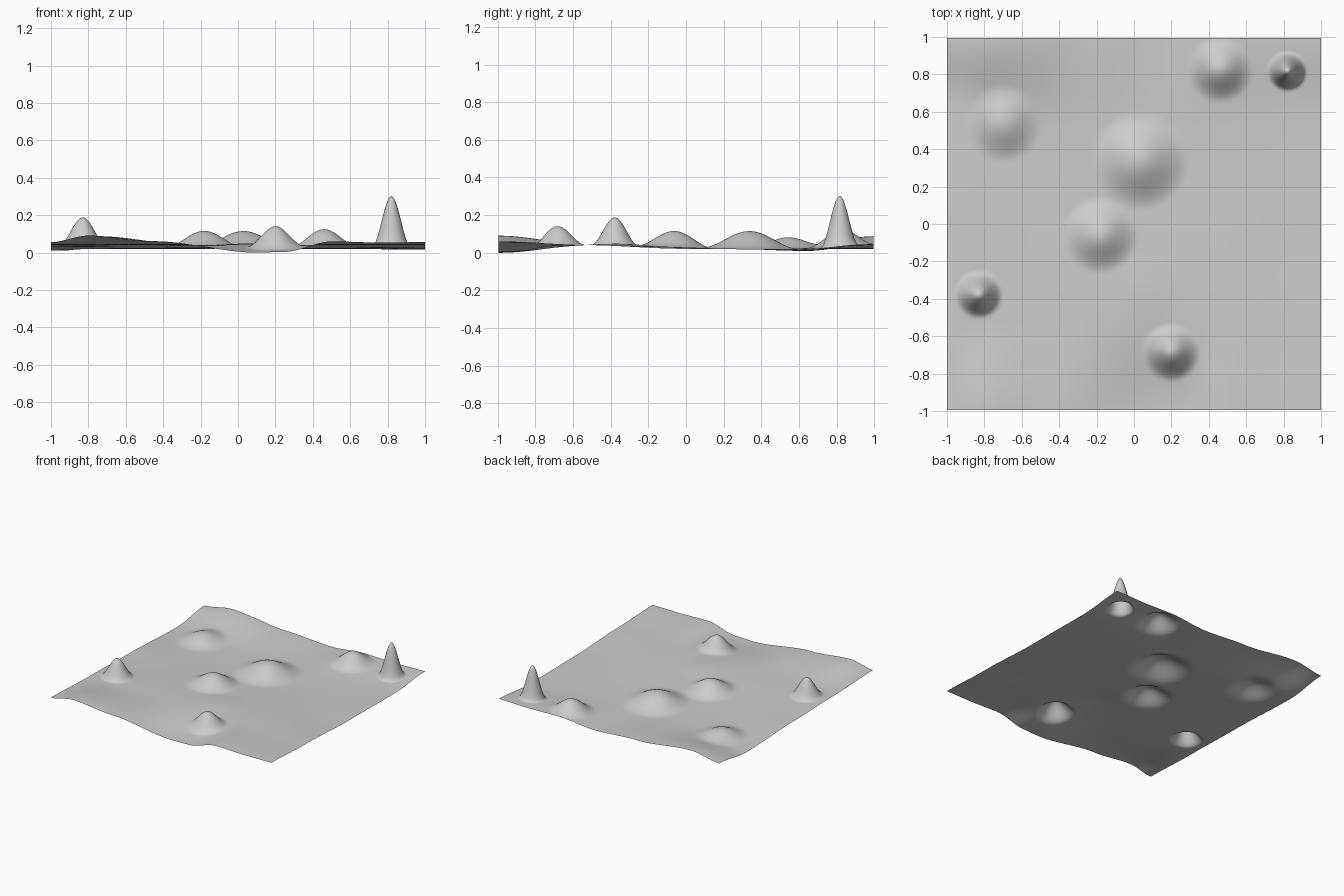
import bpy
import bmesh
import math

HALF_X, HALF_Y, STEPS = 1.0, 0.995, 180

cube = bpy.data.objects.get("Cube")
if cube:
    bpy.data.objects.remove(cube, do_unlink=True)

# Height along each border: (position, height)
FRONT = [(-1, .06), (-.8, .095), (-.45, .065), (.1, .004), (.25, .008), (.5, .064), (.75, .058), (1, .06)]
BACK = [(-1, .055), (-.75, .092), (-.25, .045), (.15, .025), (.45, .05), (.75, .045), (1, .05)]
LEFT = [(-1, .06), (-.5, .045), (0, .035), (.65, .014), (1, .055)]
RIGHT = [(-1, .06), (-.55, .045), (0, .025), (.6, .02), (1, .05)]

# Hills: x, y, peak height, foot radius
HILLS = [
    (.82, .82, .306, .105),
    (-.83, -.38, .192, .13),
    (.2, -.69, .145, .16),
    (-.18, -.06, .12, .21),
    (.03, .34, .119, .27),
    (.46, .83, .129, .18),
    (-.7, .54, .086, .21),
    (.05, -.35, .052, .25),
]


def smooth(t):
    t = min(max(t, 0), 1)
    return t * t * (3 - 2 * t)


def profile(points, t):
    for (a, za), (b, zb) in zip(points, points[1:]):
        if t <= b:
            return za + (zb - za) * smooth((t - a) / (b - a))
    return points[-1][1]


def ground(x, y):
    """Gentle plain blended into the wavy borders."""
    plain = .045 - .021 * smooth((y + .5) / .9)
    wl, wr = smooth(1 - (x + 1) / .5), smooth(1 - (1 - x) / .5)
    wf, wb = smooth(1 - (y + 1) / .5), smooth(1 - (1 - y) / .5)
    z = plain
    for w, border, t in ((wl, LEFT, y), (wr, RIGHT, y), (wf, FRONT, x), (wb, BACK, x)):
        z += w * (profile(border, t) - plain)
    # Corners are counted by two borders, so take one away
    for wx, px in ((wl, -1), (wr, 1)):
        for wy, border in ((wf, FRONT), (wb, BACK)):
            z -= wx * wy * (profile(border, px) - plain)
    return z


def bell(r):
    return .5 + .5 * math.cos(math.pi * min(r, 1))


RISES = [(hx, hy, peak - ground(hx, hy), r) for hx, hy, peak, r in HILLS]


def height(x, y):
    return ground(x, y) + sum(
        rise * bell(math.hypot(x - hx, y - hy) / r) for hx, hy, rise, r in RISES)


# Terrain sheet
bm = bmesh.new()
bmesh.ops.create_grid(bm, x_segments=STEPS, y_segments=STEPS, size=1)
for v in bm.verts:
    v.co.z = height(v.co.x, v.co.y)
    v.co.x *= HALF_X
    v.co.y *= HALF_Y
low = min(v.co.z for v in bm.verts)
for v in bm.verts:
    v.co.z -= low
for f in bm.faces:
    f.smooth = True
mesh = bpy.data.meshes.new("terrain")
bm.to_mesh(mesh)
bm.free()
terrain = bpy.data.objects.new("terrain", mesh)
bpy.context.collection.objects.link(terrain)

# Plain grey material
grey = bpy.data.materials.new("light_grey")
grey.use_nodes = True
color = (.6, .6, .6, 1)
grey.diffuse_color = color
grey.node_tree.nodes["Principled BSDF"].inputs["Base Color"].default_value = color
mesh.materials.append(grey)
